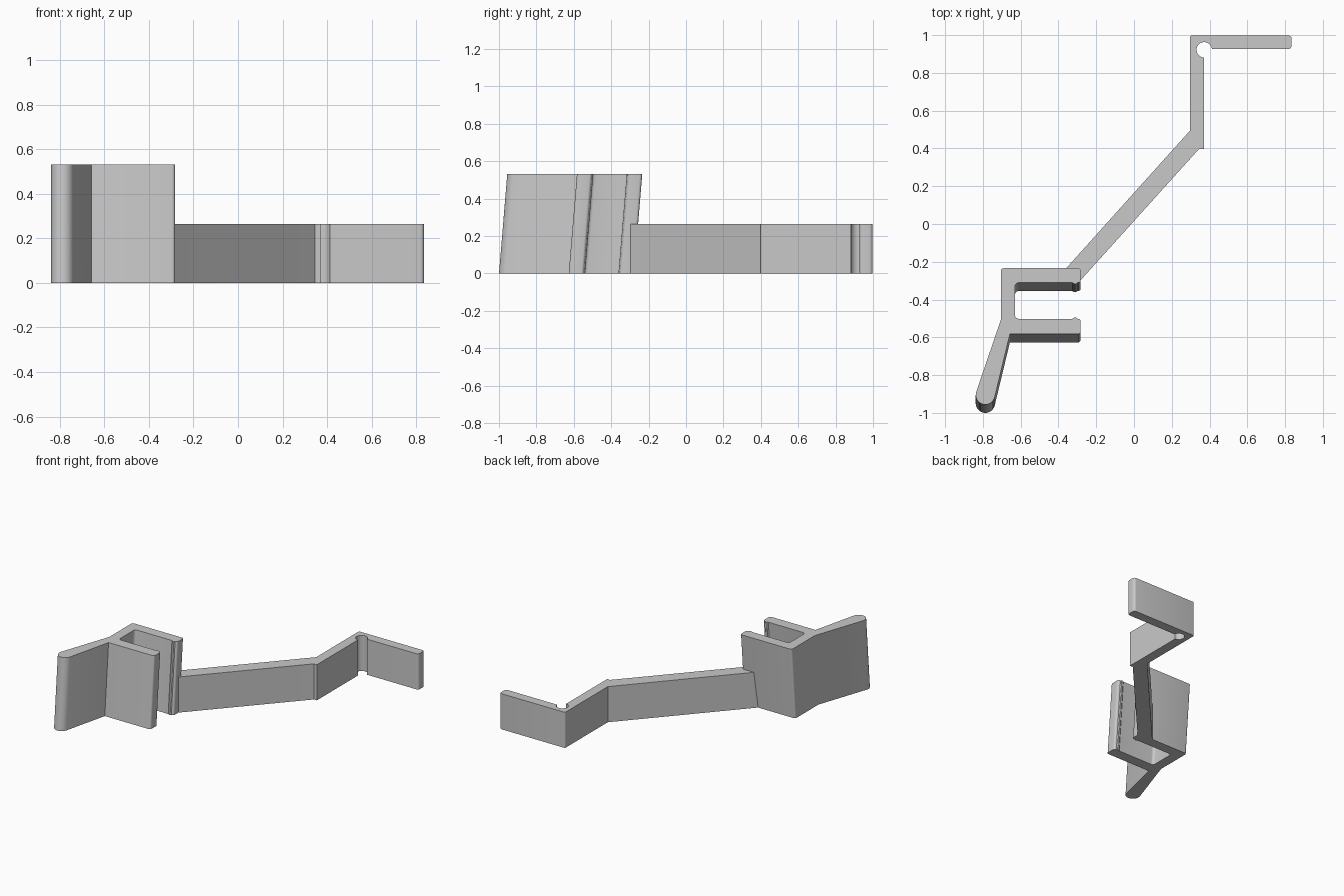
import bpy, bmesh, math
from mathutils import Vector

if "Cube" in bpy.data.objects:
    bpy.data.objects.remove(bpy.data.objects["Cube"])

grey = bpy.data.materials.new("grey_plastic")
grey.diffuse_color = (0.584, 0.584, 0.584, 1)
grey.use_nodes = True
grey.node_tree.nodes["Principled BSDF"].inputs["Base Color"].default_value = grey.diffuse_color


def fillet(points, steps=5):
    """Turn (x, y, radius) corners into a rounded outline."""
    out = []
    for i, (x, y, r) in enumerate(points):
        p = Vector((x, y))
        if r == 0:
            out.append(p)
            continue
        a = (Vector(points[i - 1][:2]) - p).normalized()
        b = (Vector(points[(i + 1) % len(points)][:2]) - p).normalized()
        half = a.angle(b) / 2
        c = p + (a + b).normalized() * (r / math.sin(half))
        start = p + a * (r / math.tan(half)) - c
        end = p + b * (r / math.tan(half)) - c
        a0 = math.atan2(start.y, start.x)
        turn = math.atan2(start.x * end.y - start.y * end.x, start.dot(end))
        for k in range(steps + 1):
            t = a0 + turn * k / steps
            out.append(c + Vector((math.cos(t), math.sin(t))) * r)
    return out


def arc(cx, cy, r, a0, a1, steps=16):
    angles = [math.radians(a0 + (a1 - a0) * k / steps) for k in range(steps + 1)]
    return [(cx + r * math.cos(a), cy + r * math.sin(a), 0) for a in angles]


def extrude_profile(name, points, height, lean=0.0):
    """Extrude an outline upward, sliding the top back by lean."""
    bm = bmesh.new()
    base = bm.faces.new([bm.verts.new((p.x, p.y, 0)) for p in fillet(points)])
    ext = bmesh.ops.extrude_face_region(bm, geom=[base], use_keep_orig=True)
    tops = [g for g in ext["geom"] if isinstance(g, bmesh.types.BMVert)]
    bmesh.ops.translate(bm, verts=tops, vec=(0, lean, height))
    bmesh.ops.recalc_face_normals(bm, faces=bm.faces)
    mesh = bpy.data.meshes.new(name)
    bm.to_mesh(mesh)
    bm.free()
    mesh.materials.append(grey)
    obj = bpy.data.objects.new(name, mesh)
    bpy.context.collection.objects.link(obj)
    bpy.ops.object.select_all(action="DESELECT")
    obj.select_set(True)
    bpy.context.view_layer.objects.active = obj
    bpy.ops.object.shade_smooth_by_angle(angle=math.radians(30))
    return obj


# Leaning clamp: two prongs with small grip ridges, plus a splayed round-ended lever
clamp = [
    (-0.705, -0.278, 0.015), (-0.282, -0.278, 0.015), (-0.282, -0.355, 0.015),
    (-0.300, -0.355, 0), (-0.306, -0.361, 0), (-0.318, -0.361, 0), (-0.326, -0.355, 0),
    (-0.630, -0.355, 0.02), (-0.630, -0.546, 0.02),
    (-0.326, -0.546, 0), (-0.318, -0.540, 0), (-0.306, -0.540, 0), (-0.300, -0.546, 0),
    (-0.282, -0.546, 0.015), (-0.282, -0.627, 0.015), (-0.657, -0.627, 0),
    *arc(-0.787, -0.949, 0.051, -15, -199),
    (-0.705, -0.551, 0),
]
extrude_profile("clamp", clamp, 0.53, 0.044)

# Cranked arm ending in a hook with a round relief notch in its inner corner
arm = [
    (-0.282, -0.297, 0), (-0.300, -0.318, 0), (-0.412, -0.293, 0),
    (0.297, 0.495, 0), (0.297, 0.998, 0.01), (0.835, 0.998, 0.018),
    (0.835, 0.927, 0.018),
    *arc(0.372, 0.922, 0.041, 7, 267),
    (0.370, 0.398, 0), (0.345, 0.398, 0),
]
extrude_profile("arm", arm, 0.265)
